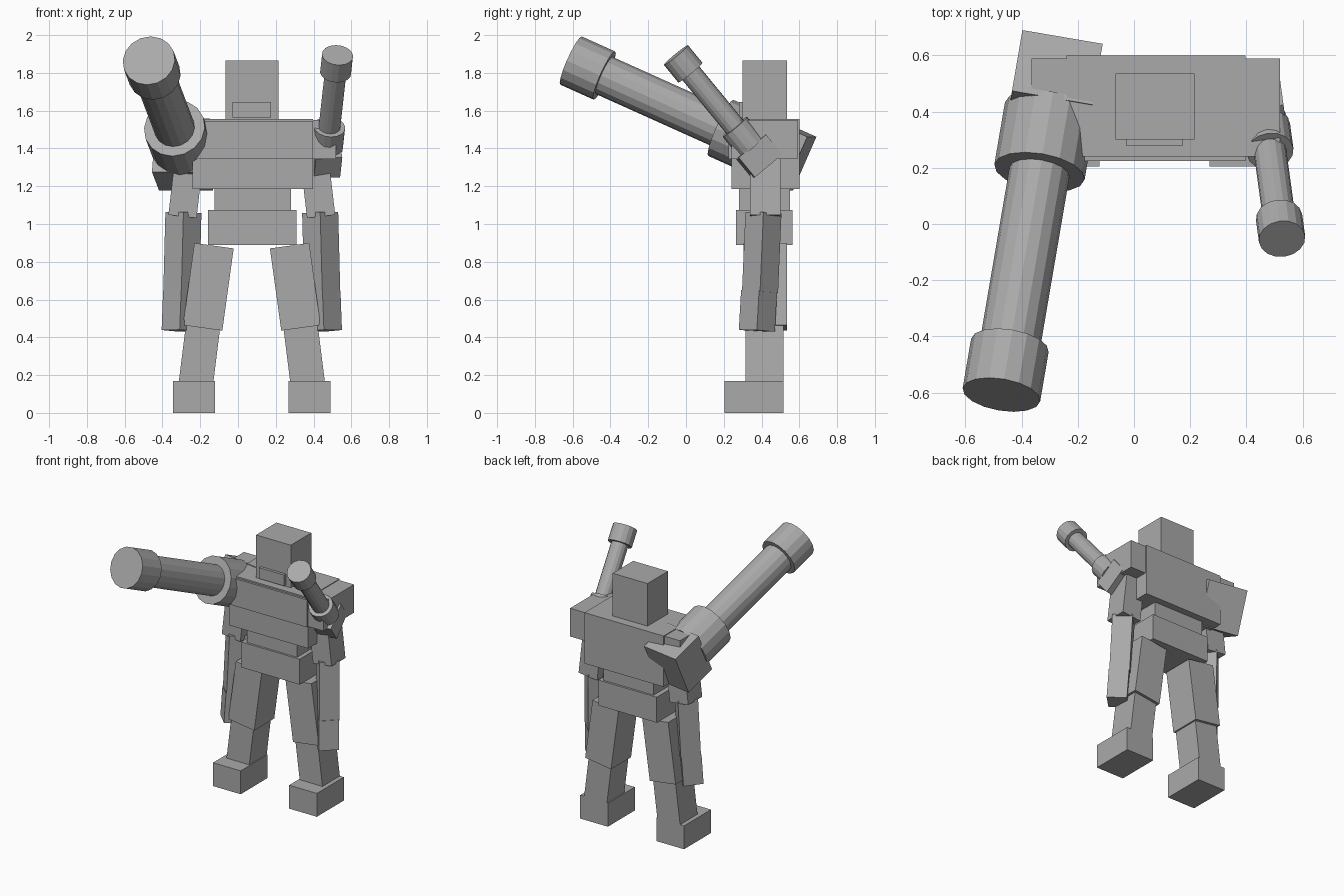
import bpy, bmesh, math
from mathutils import Vector, Matrix

if "Cube" in bpy.data.objects:
    bpy.data.objects.remove(bpy.data.objects["Cube"], do_unlink=True)

grey = bpy.data.materials.new("plain_grey")
grey.use_nodes = True
tone = (0.4, 0.4, 0.4, 1)
grey.diffuse_color = tone
grey.node_tree.nodes["Principled BSDF"].inputs["Base Color"].default_value = tone

MID = 0.073          # symmetry plane of the body
UP, DEEP = Vector((0, 0, 1)), Vector((0, 1, 0))


def finish(name, bm, matrix):
    mesh = bpy.data.meshes.new(name)
    bm.transform(matrix)
    bm.normal_update()
    bm.to_mesh(mesh)
    bm.free()
    mesh.materials.append(grey)
    obj = bpy.data.objects.new(name, mesh)
    bpy.context.collection.objects.link(obj)
    return obj


def block(name, x, y, z):
    """Upright box from its ranges on each axis."""
    bm = bmesh.new()
    bmesh.ops.create_cube(bm, size=1)
    centre = [(a + b) / 2 for a, b in (x, y, z)]
    size = [b - a for a, b in (x, y, z)]
    return finish(name, bm, Matrix.Translation(centre) @ Matrix.Diagonal((*size, 1)))


def frame(start, end, ref):
    """Matrix at the middle of a segment, with z along it."""
    start, end = Vector(start), Vector(end)
    d = (end - start).normalized()
    x = ref.cross(d).normalized()
    rot = Matrix((x, d.cross(x), d)).transposed().to_4x4()
    return Matrix.Translation((start + end) / 2) @ rot, (end - start).length


def beam(name, start, end, wide, deep, ref=DEEP, turn=0):
    """Box along a segment, turned about its own axis."""
    m, length = frame(start, end, ref)
    bm = bmesh.new()
    bmesh.ops.create_cube(bm, size=1)
    m = m @ Matrix.Rotation(math.radians(turn), 4, 'Z')
    return finish(name, bm, m @ Matrix.Diagonal((wide, deep, length, 1)))


def tube(name, start, end, radius):
    m, length = frame(start, end, UP)
    bm = bmesh.new()
    bmesh.ops.create_cone(bm, cap_ends=True, segments=16, radius1=radius,
                          radius2=radius, depth=length)
    return finish(name, bm, m)


# Head and trunk
block("head", (-0.065, 0.215), (0.30, 0.535), (1.54, 1.865))
block("mouth_plate", (-0.028, 0.175), (0.28, 0.31), (1.565, 1.645))
block("chest", (-0.24, 0.397), (0.24, 0.60), (1.185, 1.555))
block("chest_front", (-0.24, 0.397), (0.225, 0.25), (1.345, 1.545))
block("shoulder_bar", (-0.365, 0.52), (0.24, 0.59), (1.345, 1.55))
block("abdomen", (-0.125, 0.28), (0.28, 0.55), (1.05, 1.20))
block("pelvis", (-0.16, 0.31), (0.265, 0.565), (0.89, 1.075))

# Legs and hanging arms, mirrored about the body centre
for side, s in (("left", 1), ("right", -1)):
    def at(x, y, z):
        return (MID + s * x, y, z)
    beam(side + "_thigh", at(0.20, 0.42, 0.885), at(0.26, 0.42, 0.45), 0.21, 0.23)
    beam(side + "_shin", at(0.253, 0.415, 0.50), at(0.298, 0.415, 0.14), 0.182, 0.20)
    xs = sorted((MID + s * 0.195, MID + s * 0.418))
    block(side + "_foot", xs, (0.205, 0.515), (0, 0.17))
    beam(side + "_upper_arm", at(0.33, 0.42, 1.36), at(0.367, 0.42, 1.04), 0.15, 0.16)
    beam(side + "_forearm", at(0.362, 0.41, 1.06), at(0.373, 0.392, 0.64),
         0.135, 0.135, turn=45)
    beam(side + "_hand", at(0.374, 0.387, 0.645), at(0.382, 0.375, 0.435),
         0.135, 0.135, turn=45)


def cannon(name, base, tip, width, mount, collar, cap, radii):
    """Mount box, collar, barrel and muzzle; spans are distances along the axis."""
    base, tip = Vector(base), Vector(tip)
    d = (tip - base).normalized()
    total = (tip - base).length

    def on(t):
        return base + d * t
    beam(name + "_mount", on(mount[0]), on(mount[1]), width[0], width[1], UP)
    tube(name + "_collar", on(collar[0]), on(collar[1]), radii[0])
    tube(name + "_barrel", on(collar[0]), on(total - cap / 2), radii[1])
    tube(name + "_muzzle", on(total - cap), tip, radii[2])


cannon("large_cannon", (-0.265, 0.604, 1.32), (-0.472, -0.608, 1.865),
       (0.29, 0.31), (0, 0.24), (0.22, 0.465), 0.195, (0.163, 0.108, 0.14))
cannon("small_cannon", (0.467, 0.385, 1.36), (0.527, -0.053, 1.894),
       (0.14, 0.19), (-0.068, 0.068), (0.06, 0.20), 0.12, (0.084, 0.058, 0.083))
